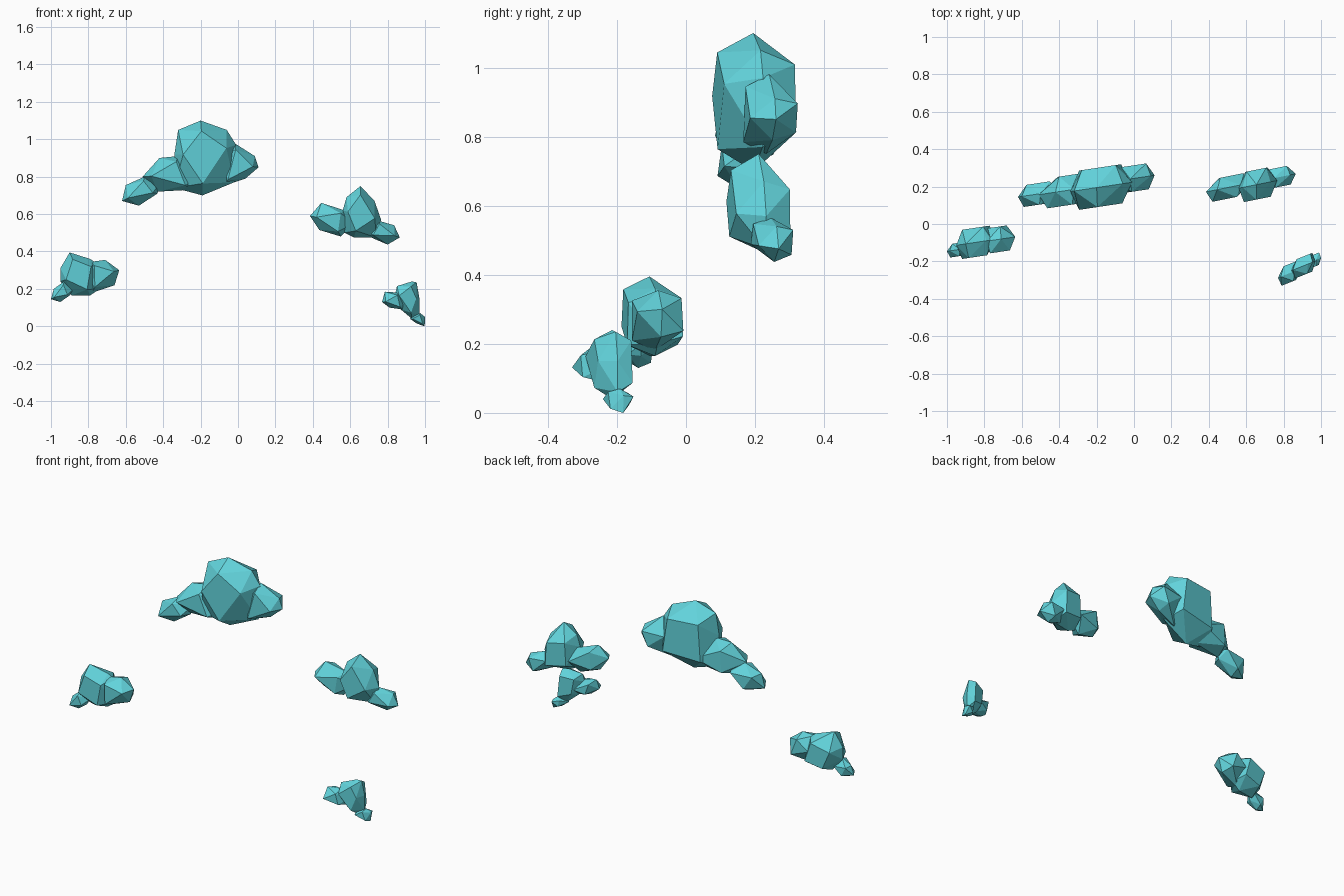
import bpy, bmesh

cloud_mat = bpy.data.materials.new("sky_teal")
cloud_mat.diffuse_color = (0.122, 0.658, 0.716, 1)


def add_lump(bm, outline, y_mid, depth, slope):
    """Faceted lump: front outline (x, z) at mid depth, with alternate points
    pulled in to make the front and back caps, wrapped in a convex hull."""
    n = len(outline)
    cx = sum(p[0] for p in outline) / n
    cz = sum(p[1] for p in outline) / n
    verts = []

    def point(x, z, dy):
        verts.append(bm.verts.new((x, y_mid + slope * (x - cx) + dy, z)))

    for i, (x, z) in enumerate(outline):
        point(x, z, 0)
        side = -1 if i % 2 == 0 else 1
        point(cx + (x - cx) * 0.7, cz + (z - cz) * 0.7, side * depth)
    hull = bmesh.ops.convex_hull(bm, input=verts)
    inner = [v for v in hull["geom_interior"] if isinstance(v, bmesh.types.BMVert)]
    bmesh.ops.delete(bm, geom=inner, context='VERTS')


def make_cloud(name, slope, lumps):
    bm = bmesh.new()
    for outline, y_mid, depth in lumps:
        add_lump(bm, outline, y_mid, depth, slope)
    bmesh.ops.recalc_face_normals(bm, faces=bm.faces)
    mesh = bpy.data.meshes.new(name)
    bm.to_mesh(mesh)
    bm.free()
    mesh.materials.append(cloud_mat)
    bpy.context.collection.objects.link(bpy.data.objects.new(name, mesh))


# Large upper cloud: far left, left, main and right lumps
make_cloud("large_cloud", 0.15, [
    ([(-0.62, 0.67), (-0.60, 0.755), (-0.50, 0.80), (-0.42, 0.76),
      (-0.43, 0.71), (-0.53, 0.645)], 0.16, 0.058),
    ([(-0.51, 0.80), (-0.42, 0.90), (-0.32, 0.91), (-0.20, 0.80),
      (-0.25, 0.73), (-0.43, 0.72)], 0.18, 0.08),
    ([(-0.20, 1.10), (-0.32, 1.05), (-0.34, 0.92), (-0.34, 0.74),
      (-0.19, 0.70), (-0.02, 0.77), (-0.01, 0.97), (-0.06, 1.05)], 0.197, 0.105),
    ([(-0.02, 0.98), (0.09, 0.91), (0.11, 0.85), (0.04, 0.79),
      (-0.08, 0.75), (-0.10, 0.90)], 0.245, 0.07),
])

# Right cloud: left, main and right lumps
make_cloud("right_cloud", 0.2, [
    ([(0.385, 0.59), (0.445, 0.66), (0.57, 0.62), (0.62, 0.55),
      (0.55, 0.48), (0.435, 0.515)], 0.195, 0.06),
    ([(0.655, 0.75), (0.58, 0.69), (0.56, 0.62), (0.57, 0.50),
      (0.62, 0.475), (0.74, 0.475), (0.765, 0.57), (0.73, 0.67)], 0.21, 0.08),
    ([(0.75, 0.565), (0.835, 0.54), (0.865, 0.475), (0.80, 0.437),
      (0.70, 0.48), (0.69, 0.54)], 0.25, 0.052),
])

# Left cloud: left, main and right lumps
make_cloud("left_cloud", 0.15, [
    ([(-1.00, 0.145), (-0.985, 0.20), (-0.93, 0.24), (-0.88, 0.20),
      (-0.90, 0.165), (-0.95, 0.13)], -0.137, 0.036),
    ([(-0.90, 0.395), (-0.95, 0.31), (-0.95, 0.24), (-0.89, 0.165),
      (-0.79, 0.165), (-0.74, 0.20), (-0.76, 0.34), (-0.79, 0.36)], -0.098, 0.078),
    ([(-0.785, 0.345), (-0.71, 0.355), (-0.635, 0.30), (-0.66, 0.22),
      (-0.78, 0.18), (-0.81, 0.27)], -0.083, 0.068),
])

# Small lower cloud: left, main and right lumps
make_cloud("small_cloud", 0.4, [
    ([(0.77, 0.13), (0.785, 0.185), (0.86, 0.18), (0.90, 0.13),
      (0.88, 0.09), (0.81, 0.10)], -0.262, 0.05),
    ([(0.93, 0.24), (0.85, 0.215), (0.84, 0.17), (0.87, 0.09),
      (0.93, 0.04), (0.97, 0.06), (0.97, 0.15), (0.955, 0.235)], -0.22, 0.05),
    ([(0.92, 0.04), (0.945, 0.065), (0.975, 0.07), (1.00, 0.05),
      (0.998, 0.0), (0.955, 0.015)], -0.195, 0.033),
])
